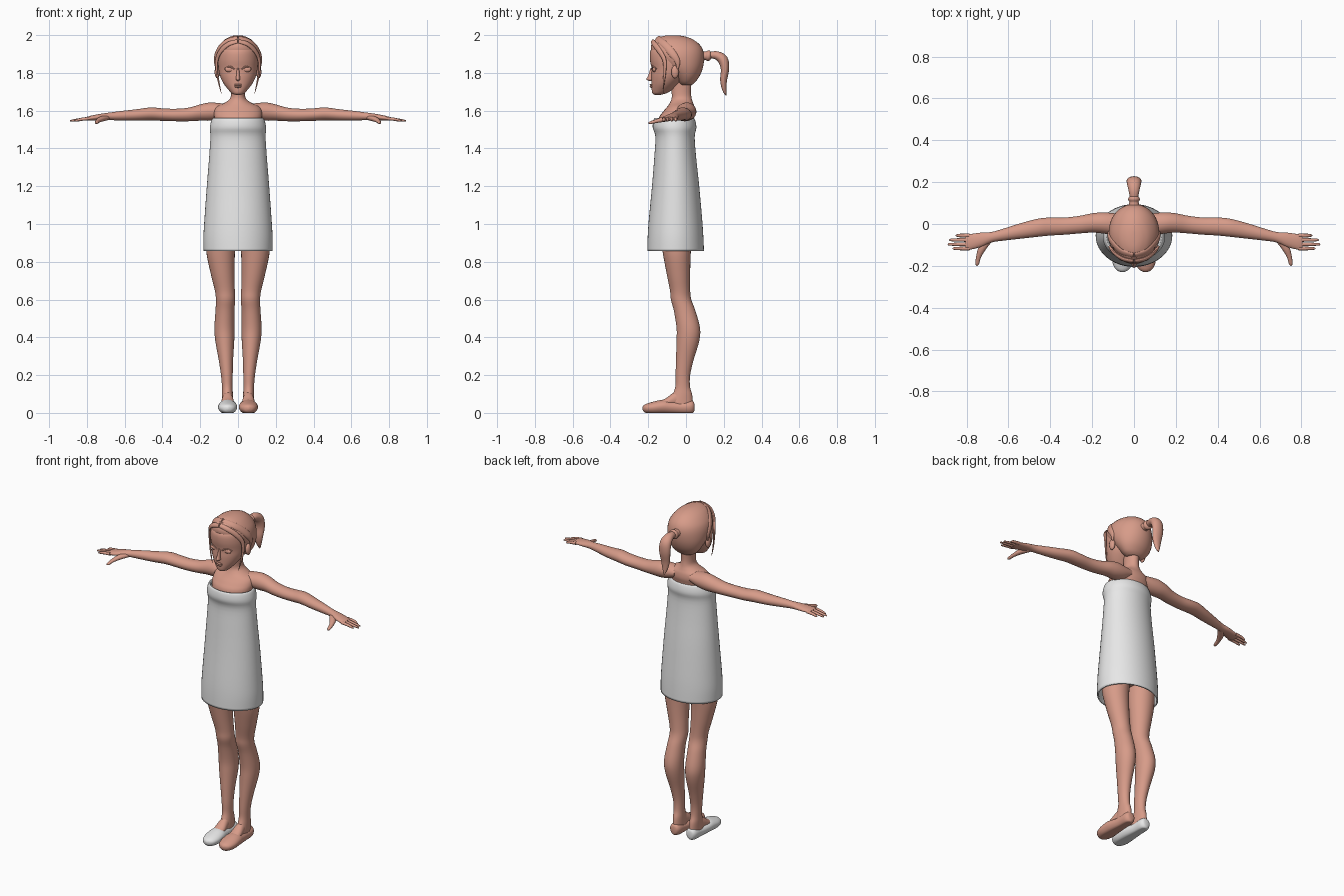
import bpy, bmesh, math
from mathutils import Vector


def material(name, rgb):
    m = bpy.data.materials.new(name)
    m.diffuse_color = (*rgb, 1)
    return m


SKIN = material("skin", (0.68, 0.33, 0.25))
WHITE = material("white cloth", (0.8, 0.8, 0.8))
HEAD = Vector((0, -0.045, 1.87))


def finish(bm, name, mat):
    bmesh.ops.recalc_face_normals(bm, faces=bm.faces)
    me = bpy.data.meshes.new(name)
    bm.to_mesh(me)
    bm.free()
    me.materials.append(mat)
    ob = bpy.data.objects.new(name, me)
    bpy.context.collection.objects.link(ob)
    bpy.ops.object.select_all(action='DESELECT')
    ob.select_set(True)
    bpy.context.view_layer.objects.active = ob
    bpy.ops.object.shade_smooth_by_angle(angle=math.radians(50))
    return ob


def spline(keys, sub):
    """Catmull-Rom interpolation of tuples."""
    out = []
    for i in range(len(keys) - 1):
        p0, p1 = keys[max(i - 1, 0)], keys[i]
        p2, p3 = keys[i + 1], keys[min(i + 2, len(keys) - 1)]
        for k in range(sub):
            t = k / sub
            out.append([0.5 * (2 * b + (c - a) * t + (2 * a - 5 * b + 4 * c - d) * t * t
                               + (3 * b - a - 3 * c + d) * t ** 3)
                        for a, b, c, d in zip(p0, p1, p2, p3)])
    return out + [list(keys[-1])]


def loft(name, keys, axis, mat=SKIN, side=1, seg=28, sub=4, caps=True):
    """Skin ellipses (x, y, z, half width, half depth) along an axis or a free path."""
    frames = {'z': ((1, 0, 0), (0, 1, 0)), 'x': ((0, 1, 0), (0, 0, 1)), 'y': ((1, 0, 0), (0, 0, 1))}
    rings, bm, loops = spline(keys, sub), bmesh.new(), []
    pts = [Vector(r[:3]) for r in rings]
    for i, r in enumerate(rings):
        if axis in frames:
            u, v = map(Vector, frames[axis])
        else:
            t = (pts[min(i + 1, len(pts) - 1)] - pts[max(i - 1, 0)]).normalized()
            ref = pts[i] - HEAD if axis == 'head' else Vector((0.02, 0.1, 1))
            if axis == 'tail':
                ref = Vector((1, 0, 0))
            u = ref.cross(t).normalized()
            v = t.cross(u)
        ring = []
        for k in range(seg):
            a = 2 * math.pi * k / seg
            p = pts[i] + u * max(r[3], .001) * math.cos(a) + v * max(r[4], .001) * math.sin(a)
            ring.append(bm.verts.new((p.x * side, p.y, p.z)))
        loops.append(ring)
    for a, b in zip(loops, loops[1:]):
        for k in range(seg):
            bm.faces.new((a[k], a[(k + 1) % seg], b[(k + 1) % seg], b[k]))
    if caps:
        bm.faces.new(loops[0])
        bm.faces.new(loops[-1])
    return finish(bm, name, mat)


def zr(z, front, back, w, x=0):
    return (x, (front + back) / 2, z, w, (back - front) / 2)


def yr(y, low, top, w, x=0.055):
    return (x, y, (low + top) / 2, w, (top - low) / 2)


def ball(name, pos, size, mat=SKIN):
    bm = bmesh.new()
    bmesh.ops.create_uvsphere(bm, u_segments=20, v_segments=12, radius=1)
    for v in bm.verts:
        v.co = Vector(a * b for a, b in zip(v.co, size)) + Vector(pos)
    return finish(bm, name, mat)


# Towel wrapped round the body, open below
towel = loft("towel", [zr(1.545, -.155, .03, .122), zr(1.56, -.163, .038, .13), zr(1.55, -.172, .048, .14),
                       zr(1.51, -.176, .055, .149), zr(1.46, -.162, .046, .146), zr(1.35, -.168, .054, .153),
                       zr(1.2, -.18, .07, .165), zr(1.02, -.197, .086, .178), zr(.93, -.203, .092, .183),
                       zr(.857, -.205, .095, .182)], 'z', WHITE, seg=48, caps=False)
mod = towel.modifiers.new("thickness", 'SOLIDIFY')
mod.thickness = 0.008
mod.offset = -1

# Torso with neck
loft("torso", [zr(.93, -.15, .05, .14), zr(1.1, -.13, .04, .125), zr(1.3, -.12, .03, .11),
               zr(1.45, -.14, .035, .12), zr(1.55, -.146, .04, .125), zr(1.59, -.125, .048, .128),
               zr(1.62, -.1, .045, .115), zr(1.642, -.085, .037, .07), zr(1.665, -.076, .03, .042),
               zr(1.7, -.076, .026, .036), zr(1.76, -.08, .03, .038)], 'z')

# Face and rounded hair cap
loft("face", [zr(1.684, -.165, -.135, .012), zr(1.69, -.176, -.11, .03), zr(1.705, -.181, -.08, .046),
              zr(1.74, -.183, -.04, .074), zr(1.78, -.184, 0, .094), zr(1.82, -.182, .02, .103),
              zr(1.87, -.191, .03, .106), zr(1.92, -.187, .03, .1), zr(1.95, -.15, 0, .08)], 'z', seg=36)
loft("hair_cap", [zr(1.735, -.03, .03, .045), zr(1.75, -.045, .048, .07), zr(1.785, -.075, .073, .096),
                  zr(1.83, -.125, .09, .114), zr(1.88, -.172, .096, .12), zr(1.92, -.185, .09, .113),
                  zr(1.95, -.183, .072, .096), zr(1.975, -.165, .04, .072), zr(1.99, -.138, .004, .046),
                  zr(1.997, -.11, -.03, .024), zr(1.999, -.08, -.06, .006)], 'z', seg=40)
ball("nose", (0, -.188, 1.768), (.012, .022, .011))
loft("nose_bridge", [(0, -.178, 1.825, .006, .01), (0, -.184, 1.795, .008, .013), (0, -.19, 1.77, .011, .017)], 'z')
ball("upper_lip", (0, -.184, 1.737), (.022, .008, .005))
ball("lower_lip", (0, -.183, 1.727), (.018, .009, .006))

# Ponytail and its tie
loft("ponytail", [(0, .12, 1.893, .016, .018), (0, .16, 1.893, .022, .026), (0, .195, 1.87, .027, .034),
                  (0, .206, 1.82, .022, .035), (0, .199, 1.76, .018, .028), (0, .203, 1.71, .011, .016),
                  (0, .212, 1.68, .002, .003)], 'tail')
loft("hair_tie", [(0, .08, 1.89, .03, .026), (0, .105, 1.89, .022, .022), (0, .112, 1.89, .027, .027),
                  (0, .125, 1.892, .027, .027), (0, .132, 1.892, .018, .018)], 'y', sub=2)

for s, label in ((1, "left"), (-1, "right")):
    # Fringe strands sweeping from the parting
    loft(label + "_front_strand", [(.002, -.178, 1.968, .012, .006), (.05, -.168, 1.953, .014, .008),
                                   (.09, -.142, 1.918, .014, .008), (.112, -.115, 1.87, .012, .007),
                                   (.112, -.112, 1.81, .008, .005), (.102, -.118, 1.75, .005, .004),
                                   (.088, -.122, 1.69, .001, .001)], 'head', side=s, seg=12)
    loft(label + "_side_band", [(.002, -.15, 1.986, .014, .006), (.055, -.135, 1.969, .018, .007),
                                (.09, -.105, 1.942, .02, .008), (.115, -.07, 1.9, .02, .008),
                                (.12, -.045, 1.86, .014, .007), (.115, -.045, 1.82, .005, .004)],
         'head', side=s, seg=12)
    # Eyes and ears
    ball(label + "_eye", (s * .045, -.167, 1.818), (.025, .011, .014))
    loft(label + "_upper_eyelid", [(.018, -.18, 1.819, .003, .003), (.043, -.176, 1.834, .004, .004),
                                   (.072, -.157, 1.821, .003, .003)], 'head', side=s, seg=10)
    ball(label + "_ear", (s * .11, -.058, 1.805), (.014, .02, .034))

    # Arm, flowing into the palm
    loft(label + "_arm", [(.05, -.005, 1.603, .05, .03), (.1, 0, 1.597, .052, .043), (.15, .005, 1.595, .05, .048),
                          (.2, .005, 1.59, .046, .043), (.26, -.003, 1.58, .042, .036), (.33, -.01, 1.577, .041, .033),
                          (.4, -.012, 1.579, .043, .033), (.46, -.018, 1.583, .043, .034),
                          (.54, -.033, 1.577, .037, .03), (.62, -.05, 1.573, .029, .025),
                          (.68, -.063, 1.57, .025, .02), (.73, -.075, 1.566, .034, .017),
                          (.78, -.085, 1.56, .037, .013), (.805, -.087, 1.557, .035, .009)], 'x', side=s)
    # Fingers and thumb
    for i, (y, tip) in enumerate(((-.055, .853), (-.076, .883), (-.097, .89), (-.117, .868))):
        loft(f"{label}_finger_{i + 1}", [(.785, y, 1.559, .009, .009), (.83, y, 1.554, .0085, .008),
                                         (tip - .008, y, 1.547, .006, .005), (tip, y, 1.546, .001, .001)],
             'free', side=s, seg=12)
    loft(label + "_thumb", [(.695, -.075, 1.563, .018, .014), (.725, -.115, 1.555, .018, .014),
                            (.742, -.155, 1.545, .012, .01), (.749, -.19, 1.536, .009, .007),
                            (.751, -.2, 1.534, .001, .001)], 'free', side=s, seg=14)

    # Leg down to the ankle
    loft(label + "_leg", [zr(1.0, -.145, .04, .075, .085), zr(.86, -.125, .026, .076, .092),
                          zr(.74, -.103, .022, .063, .082), zr(.65, -.085, .022, .053, .07),
                          zr(.6, -.08, .028, .051, .066), zr(.54, -.064, .05, .05, .069),
                          zr(.45, -.05, .074, .053, .072), zr(.38, -.05, .07, .05, .07),
                          zr(.28, -.053, .04, .038, .064), zr(.2, -.055, .022, .031, .059),
                          zr(.14, -.056, .021, .028, .057), zr(.1, -.07, .032, .029, .056),
                          zr(.06, -.09, .036, .03, .055), zr(.03, -.09, .036, .03, .055)], 'z', side=s)
    # Instep of the foot and the slipper; only one slipper is white
    loft(label + "_instep", [yr(-.03, .03, .125, .024), yr(-.07, .03, .105, .03), yr(-.11, .03, .075, .034),
                             yr(-.16, .03, .055, .03)], 'y', side=s)
    shoe = loft(label + "_slipper", [yr(.045, .02, .04, .01), yr(.04, .008, .06, .024), yr(.02, 0, .066, .034),
                                     yr(-.03, 0, .06, .036), yr(-.08, 0, .064, .043), yr(-.12, 0, .07, .049),
                                     yr(-.17, 0, .06, .05), yr(-.205, .004, .05, .04), yr(-.222, .01, .042, .025),
                                     yr(-.23, .02, .032, .006)], 'y', SKIN if s > 0 else WHITE, s)
    # Flat tread: square off the lower half of the slipper
    for v in shoe.data.vertices:
        if v.co.z < .03:
            v.co.z = max(0, (v.co.z - .006) * 1.25)
